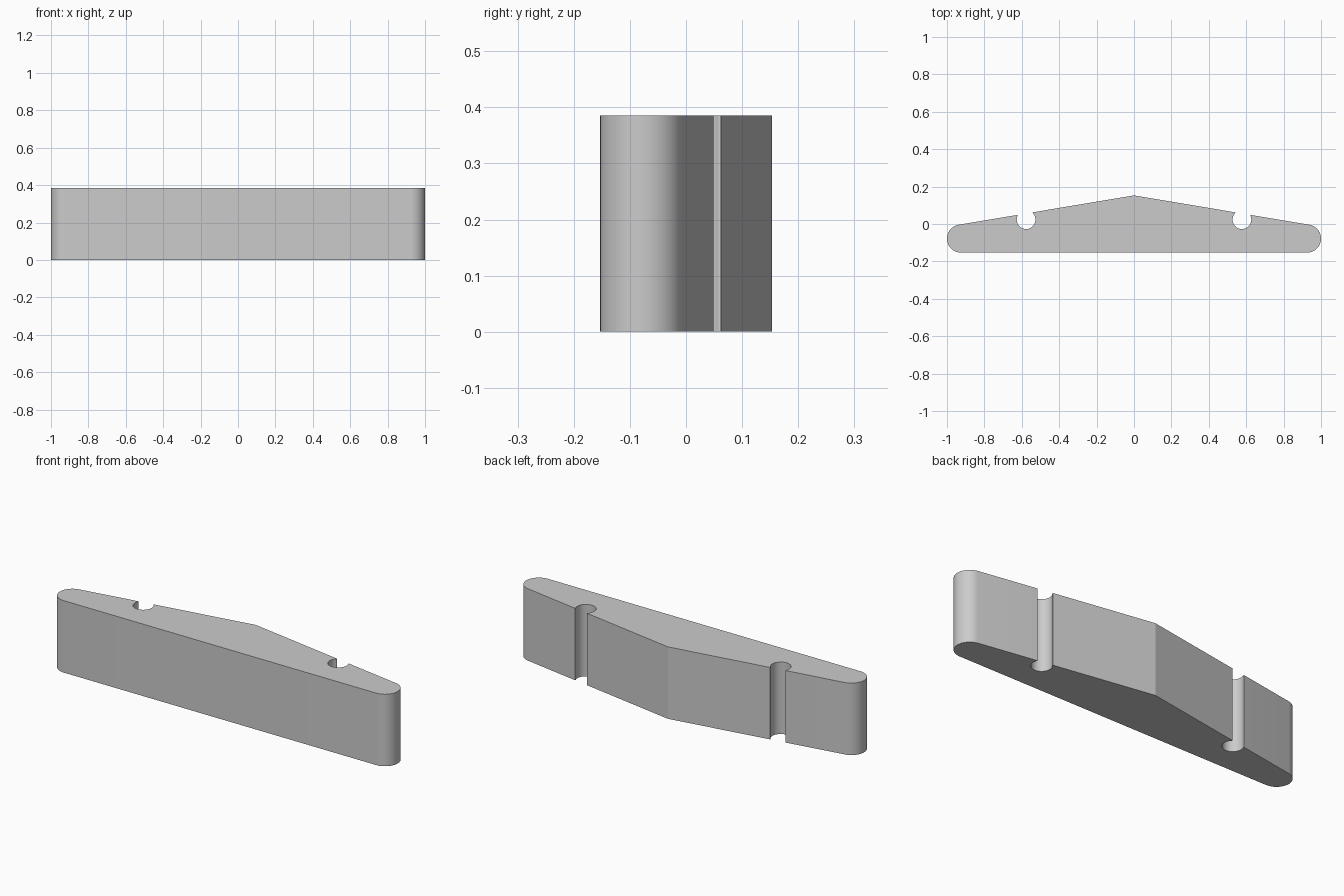
import bpy, bmesh, math
from mathutils import Vector

HEIGHT = 0.385
FRONT = -0.153          # flat front
PEAK = Vector((0, 0.153))
END = Vector((0.925, -0.078))    # centre of rounded end
END_R = 0.075
HOLE = Vector((0.577, 0.023))    # centre of round groove
HOLE_R = 0.05
THROAT = 0.041          # half width of groove mouth


def arc(centre, radius, start, stop, steps, u=Vector((1, 0)), v=Vector((0, 1))):
    """Points along an arc in the frame u, v."""
    angles = [start + (stop - start) * i / steps for i in range(steps + 1)]
    return [centre + radius * (math.cos(a) * u + math.sin(a) * v) for a in angles]


# Slanted back: the line from the peak tangent to the rounded end
to_end = END - PEAK
tilt = math.atan2(to_end.y, to_end.x) + math.asin(END_R / to_end.length)
along = Vector((math.cos(tilt), math.sin(tilt)))
normal = Vector((-along.y, along.x))

# Half outline: groove, then rounded end
depth = (PEAK - HOLE).dot(normal)
mouth = math.acos(THROAT / HOLE_R)
groove = [HOLE - along * THROAT + normal * depth]
groove += arc(HOLE, HOLE_R, math.pi - mouth, math.tau + mouth, 32, along, normal)
groove.append(HOLE + along * THROAT + normal * depth)
cap = arc(END, END_R, math.pi / 2 + tilt, -math.pi / 2, 24)
cap[-1].y = FRONT
half = groove + cap
outline = [PEAK] + half + [Vector((-p.x, p.y)) for p in reversed(half)]

# Extrude the outline upwards
bm = bmesh.new()
base = bm.faces.new([bm.verts.new((p.x, p.y, 0)) for p in outline])
top = bmesh.ops.extrude_face_region(bm, geom=[base], use_keep_orig=True)
bmesh.ops.translate(bm, vec=(0, 0, HEIGHT),
                    verts=[g for g in top["geom"] if isinstance(g, bmesh.types.BMVert)])
bmesh.ops.recalc_face_normals(bm, faces=bm.faces)

cube = bpy.data.objects.get("Cube")
if cube:
    bpy.data.objects.remove(cube, do_unlink=True)

mesh = bpy.data.meshes.new("grooved_bar")
bm.to_mesh(mesh)
bm.free()
bar = bpy.data.objects.new("grooved_bar", mesh)
bpy.context.collection.objects.link(bar)

# Plain grey material
grey = bpy.data.materials.new("light_grey")
grey.use_nodes = True
colour = (0.6, 0.6, 0.6, 1)
grey.diffuse_color = colour
grey.node_tree.nodes["Principled BSDF"].inputs["Base Color"].default_value = colour
mesh.materials.append(grey)

# Smooth arcs, sharp edges
bpy.ops.object.select_all(action="DESELECT")
bar.select_set(True)
bpy.context.view_layer.objects.active = bar
bpy.ops.object.shade_smooth_by_angle(angle=math.radians(15))
